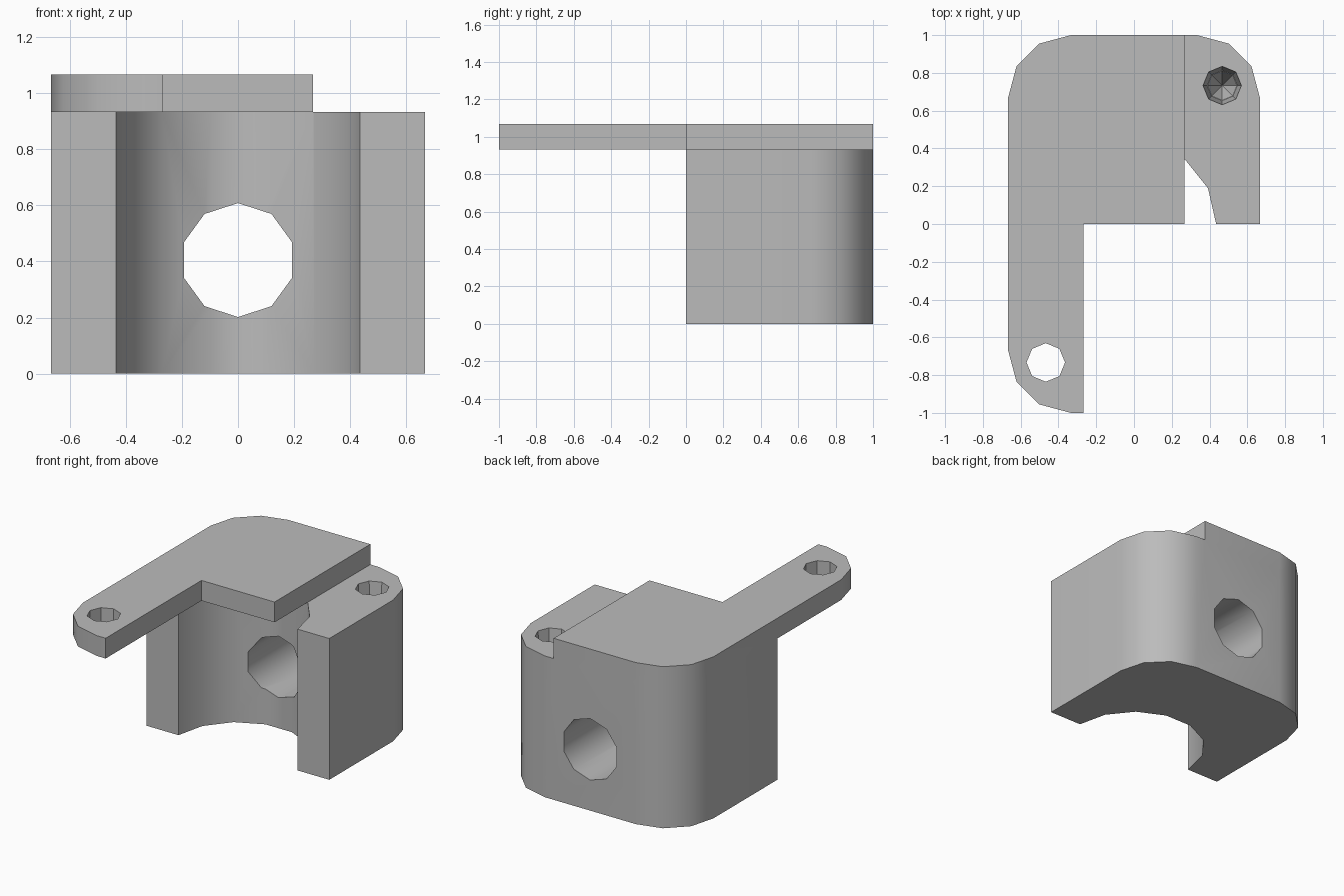
import bpy, bmesh
from math import cos, sin, radians, pi
from mathutils import Matrix

cube = bpy.data.objects.get("Cube")
if cube:
    bpy.data.objects.remove(cube, do_unlink=True)

# Main dimensions
HALF, LONG, CORNER = 0.667, 1.0, 0.333
BLOCK_TOP, PLATE_TOP = 0.933, 1.067
STEP = 0.267
BORE = 0.435

grey = bpy.data.materials.new("plain grey")
grey.use_nodes = True
colour = (0.5, 0.5, 0.5, 1)
grey.diffuse_color = colour
grey.node_tree.nodes["Principled BSDF"].inputs["Base Color"].default_value = colour


def arc(cx, cy, r, start, end, steps):
    angles = [radians(start + (end - start) * i / steps) for i in range(steps + 1)]
    return [(cx + r * cos(a), cy + r * sin(a)) for a in angles]


def finish(name, bm):
    bmesh.ops.recalc_face_normals(bm, faces=bm.faces)
    mesh = bpy.data.meshes.new(name)
    bm.to_mesh(mesh)
    bm.free()
    mesh.materials.append(grey)
    obj = bpy.data.objects.new(name, mesh)
    bpy.context.collection.objects.link(obj)
    return obj


def prism(name, outline, bottom, top):
    bm = bmesh.new()
    face = bm.faces.new([bm.verts.new((x, y, bottom)) for x, y in outline])
    side = bmesh.ops.extrude_face_region(bm, geom=[face])["geom"]
    verts = [v for v in side if isinstance(v, bmesh.types.BMVert)]
    bmesh.ops.translate(bm, verts=verts, vec=(0, 0, top - bottom))
    return finish(name, bm)


def spindle(name, sides, r1, r2, depth, matrix):
    bm = bmesh.new()
    bmesh.ops.create_cone(bm, cap_ends=True, segments=sides, radius1=r1,
                          radius2=r2, depth=depth, matrix=matrix)
    return finish(name, bm)


def combine(target, other, operation):
    mod = target.modifiers.new(operation.lower(), 'BOOLEAN')
    mod.operation, mod.solver, mod.object = operation, 'EXACT', other
    bpy.context.view_layer.objects.active = target
    bpy.ops.object.modifier_apply(modifier=mod.name)
    bpy.data.objects.remove(other, do_unlink=True)


# Block with rounded back corners and a half-round bore at the front
inset = HALF - CORNER
back = LONG - CORNER
back_left = arc(-inset, back, CORNER, 90, 180, 3)
outline = ([(HALF, 0)] + arc(inset, back, CORNER, 0, 90, 3) + back_left
           + [(-HALF, 0)] + arc(0, 0, BORE, 180, 0, 7))
bracket = prism("bracket_body", outline, 0, BLOCK_TOP)

# Top plate with the long arm reaching forward
outline = ([(STEP, 0), (STEP, LONG)] + back_left
           + arc(-inset, -back, CORNER, 180, 270, 3)
           + [(-STEP, -LONG), (-STEP, 0)])
combine(bracket, prism("top_plate", outline, BLOCK_TOP, PLATE_TOP), 'UNION')

# Cross hole through the back wall
turn = Matrix.Translation((0, 0.75, 0.405)) @ Matrix.Rotation(pi / 2, 4, 'X') \
    @ Matrix.Rotation(pi / 2, 4, 'Z')
probe = turn @ Matrix.Rotation(pi / 2, 4, 'Z')
combine(bracket, spindle("cross_hole", 10, 0.203, 0.203, 1.0, probe), 'DIFFERENCE')

# Screw hole through the arm
place = Matrix.Translation((-0.467, -0.733, 1.0))
combine(bracket, spindle("arm_hole", 8, 0.102, 0.102, 0.4, place), 'DIFFERENCE')

# Blind screw hole in the block: tapered mouth, then a pointed end
place = Matrix.Translation((0.467, 0.733, BLOCK_TOP - 0.13))
combine(bracket, spindle("blind_hole", 8, 0.08, 0.102, 0.27, place), 'DIFFERENCE')
place = Matrix.Translation((0.467, 0.733, BLOCK_TOP - 0.36))
combine(bracket, spindle("blind_tip", 8, 0, 0.08, 0.2, place), 'DIFFERENCE')

# Soft curves with crisp edges
bpy.ops.object.select_all(action='DESELECT')
bracket.select_set(True)
bpy.context.view_layer.objects.active = bracket
bpy.ops.object.shade_smooth_by_angle(angle=radians(40))
normals = bracket.modifiers.new("even_shading", 'WEIGHTED_NORMAL')
normals.keep_sharp = True
